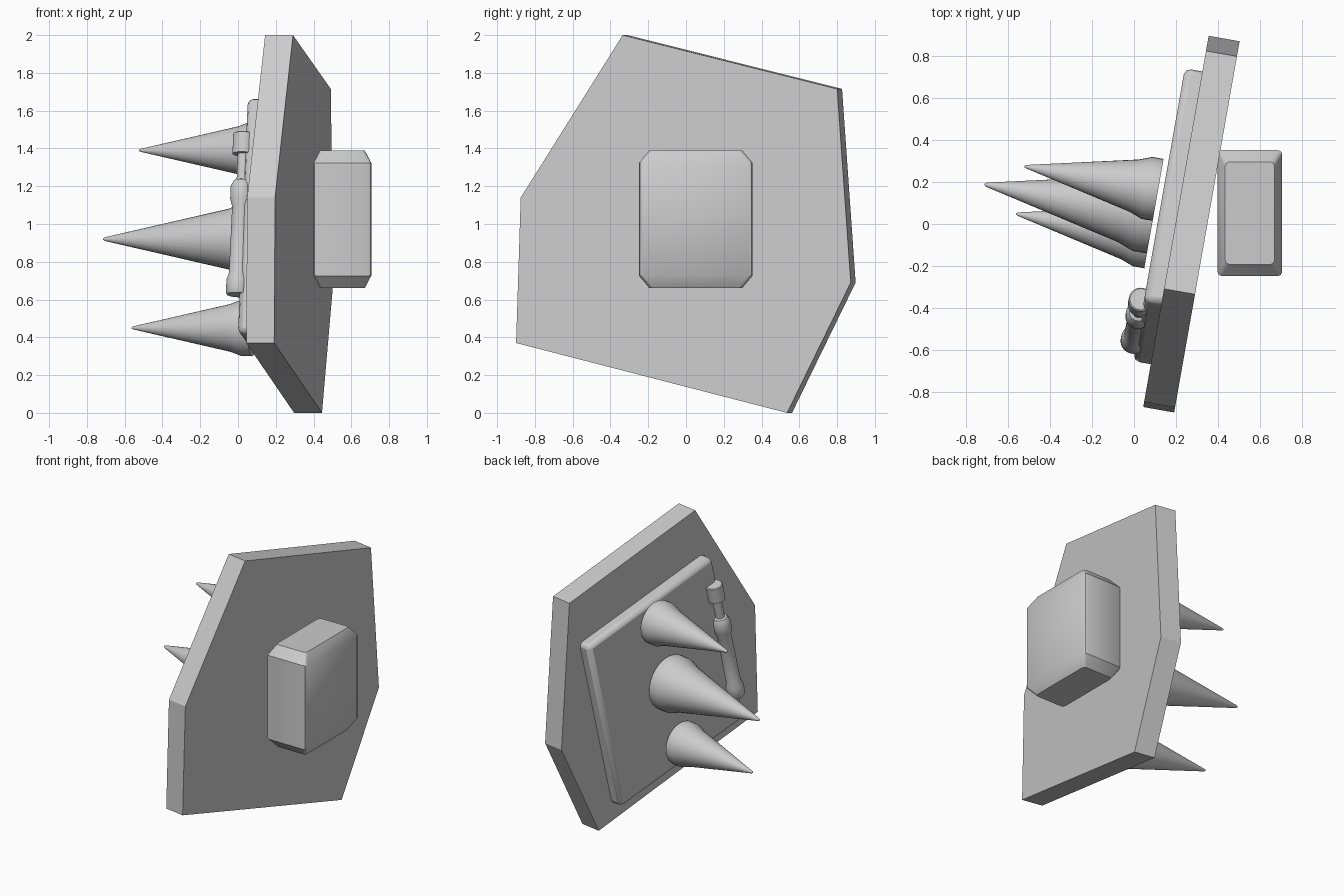
import bpy, bmesh, math
from mathutils import Matrix, Vector

if "Cube" in bpy.data.objects:
    bpy.data.objects.remove(bpy.data.objects["Cube"])

grey = bpy.data.materials.new("plain_grey")
grey.use_nodes = True
COLOUR = (0.6, 0.6, 0.6, 1)
grey.diffuse_color = COLOUR
grey.node_tree.nodes["Principled BSDF"].inputs["Base Color"].default_value = COLOUR

# Shield frame: u runs along the panel, z is up, h is height off its spiked face
YAW = math.radians(10)
U = Vector((math.sin(YAW), math.cos(YAW), 0))
H = Vector((-math.cos(YAW), math.sin(YAW), 0))
Z = Vector((0, 0, 1))
ORIGIN = Vector((0.198, 0, 0))
TILT = math.radians(13.5)


def place(u, z, h):
    return ORIGIN + U * u + Z * z + H * h


def finish(name, bm, bevel=0, segments=2, smooth=True):
    bmesh.ops.recalc_face_normals(bm, faces=bm.faces)
    mesh = bpy.data.meshes.new(name)
    bm.to_mesh(mesh)
    bm.free()
    mesh.materials.append(grey)
    obj = bpy.data.objects.new(name, mesh)
    bpy.context.collection.objects.link(obj)
    if bevel:
        mod = obj.modifiers.new("bevel", 'BEVEL')
        mod.width, mod.segments = bevel, segments
    if smooth:
        bpy.ops.object.select_all(action='DESELECT')
        obj.select_set(True)
        bpy.context.view_layer.objects.active = obj
        bpy.ops.object.shade_smooth_by_angle(angle=math.radians(35))
    return obj


def loft(rings):
    """Skin closed rings of points and cap both ends."""
    bm = bmesh.new()
    loops = [[bm.verts.new(p) for p in ring] for ring in rings]
    for a, b in zip(loops, loops[1:]):
        for i in range(len(a)):
            j = (i + 1) % len(a)
            bm.faces.new((a[i], a[j], b[j], b[i]))
    bm.faces.new(loops[0])
    bm.faces.new(loops[-1])
    return bm


def lathe(name, base, axis, profile, sides=32):
    """Turn (distance, radius) pairs about an axis."""
    side = axis.cross(H if abs(axis.dot(H)) < 0.5 else Z).normalized()
    other = axis.cross(side)
    angles = [math.tau * i / sides for i in range(sides)]
    rings = [[base + axis * t + (side * math.cos(a) + other * math.sin(a)) * r
              for a in angles] for t, r in profile]
    return finish(name, loft(rings))


# Six-sided main panel
outline = [(-0.314, 2.0), (0.839, 1.715), (0.912, 0.69),
           (0.57, 0.0), (-0.887, 0.37), (-0.862, 1.14)]
finish("shield_panel",
       loft([[place(u, z, h) for u, z in outline] for h in (-0.15, 0)]), smooth=False)

# Tilted square backing plate with softened edges
corners = []
for su, sz in ((-1, -1), (1, -1), (1, 1), (-1, 1)):
    a, b = su * 0.583, sz * 0.64
    corners.append((0.03 + a * math.cos(TILT) + b * math.sin(TILT),
                    0.91 - a * math.sin(TILT) + b * math.cos(TILT)))
finish("backing_plate",
       loft([[place(u, z, h) for u, z in corners] for h in (-0.03, 0.085)]), bevel=0.03)

# Three spikes: short collar, shoulder, then a long cone
for name, u, z, size in (("upper_spike", 0.146, 1.39, 1.0),
                         ("middle_spike", 0.028, 0.92, 1.267),
                         ("lower_spike", -0.084, 0.45, 1.0)):
    shape = [(0, 0.15), (0.055, 0.15), (0.115, 0.127), (0.64, 0.008), (0.648, 0.003)]
    lathe(name, place(u, z, 0.11), H, [(t * size, r * size) for t, r in shape])

# Piston lying along the plate edge
piston_axis = (U * math.sin(TILT) + Z * math.cos(TILT)).normalized()
lathe("piston", place(-0.588, 0.625, 0.10), piston_axis,
      [(0, 0.056), (0.01, 0.062), (0.08, 0.062), (0.12, 0.05), (0.48, 0.048),
       (0.52, 0.06), (0.59, 0.06), (0.62, 0.045), (0.625, 0.03), (0.765, 0.03),
       (0.766, 0.058), (0.875, 0.058), (0.88, 0.052)])

# Grip block with chamfered top and bottom
rings = []
for z, dx, dy in ((0.66, 0.118, 0.245), (0.725, 0.153, 0.3),
                  (1.325, 0.153, 0.3), (1.39, 0.118, 0.245)):
    rings.append([Vector((0.553 + sx * dx, 0.052 + sy * dy, z))
                  for sx, sy in ((-1, -1), (1, -1), (1, 1), (-1, 1))])
block = loft(rings)
upright = [e for e in block.edges
           if abs(e.verts[0].co.z - e.verts[1].co.z) > 0.01]
bmesh.ops.bevel(block, geom=upright, offset=0.018, segments=2, profile=0.5,
                affect='EDGES')
finish("grip_block", block)
